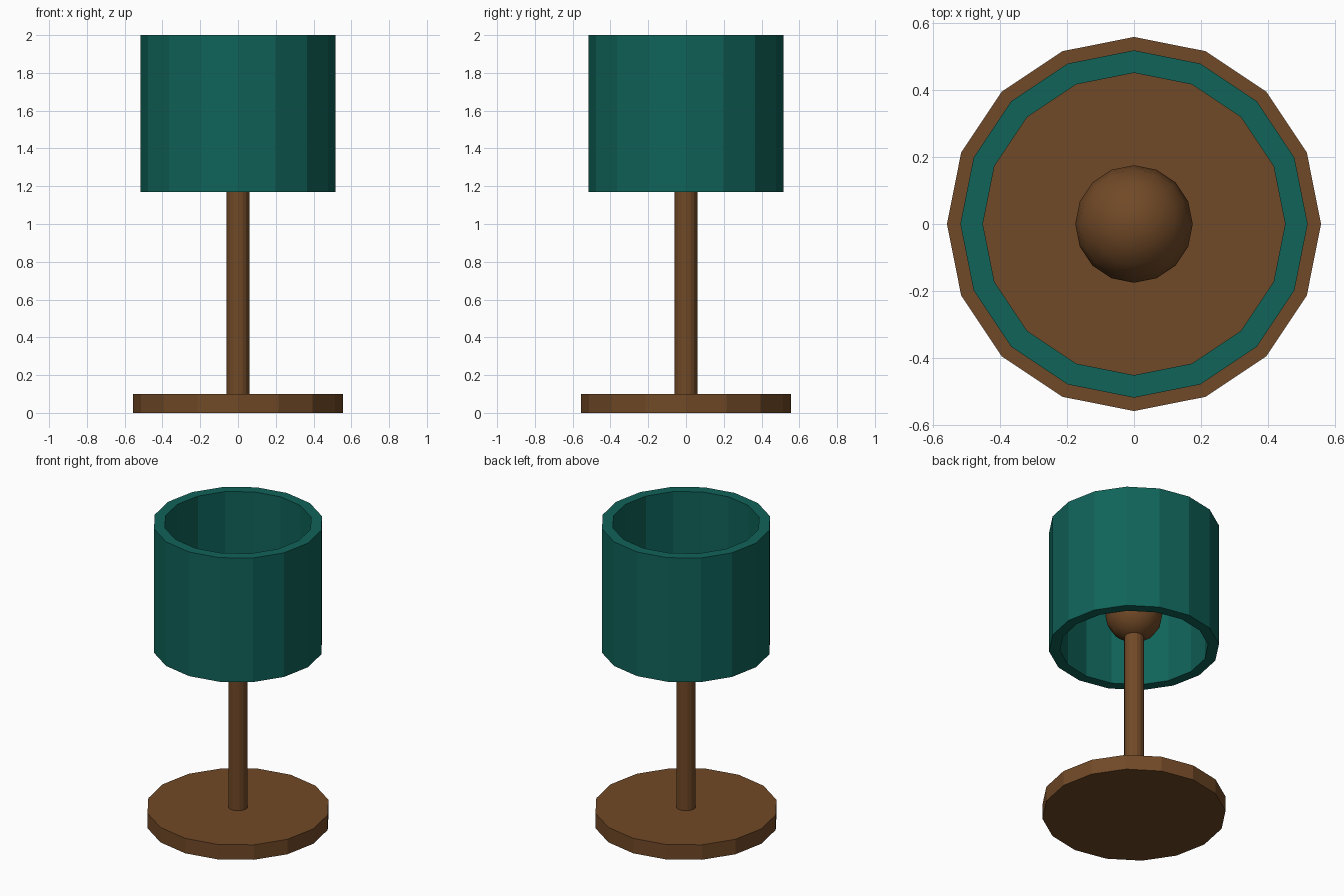
import bpy
import bmesh
import math

if "Cube" in bpy.data.objects:
    bpy.data.objects.remove(bpy.data.objects["Cube"])


def material(name, rgb):
    m = bpy.data.materials.new(name)
    m.diffuse_color = (*rgb, 1.0)
    m.use_nodes = True
    m.node_tree.nodes["Principled BSDF"].inputs["Base Color"].default_value = m.diffuse_color
    return m


wood = material("brown wood", (0.165, 0.067, 0.020))
fabric = material("teal fabric", (0.005, 0.125, 0.100))


def lathe(name, profile, mat, closed=False, smooth=False, sides=16):
    """Spin an (r, z) profile around z; r = 0 points become poles."""
    bm = bmesh.new()
    verts = [bm.verts.new((r, 0, z)) for r, z in profile]
    edges = [bm.edges.new(p) for p in zip(verts, verts[1:])]
    if closed:
        edges.append(bm.edges.new((verts[-1], verts[0])))
    bmesh.ops.spin(bm, geom=verts + edges, cent=(0, 0, 0), axis=(0, 0, 1),
                   angle=2 * math.pi, steps=sides)
    bmesh.ops.remove_doubles(bm, verts=bm.verts, dist=1e-4)
    bmesh.ops.dissolve_degenerate(bm, edges=bm.edges, dist=1e-5)
    bmesh.ops.recalc_face_normals(bm, faces=bm.faces)
    for f in bm.faces:
        f.smooth = smooth
    mesh = bpy.data.meshes.new(name)
    bm.to_mesh(mesh)
    bm.free()
    mesh.materials.append(mat)
    obj = bpy.data.objects.new(name, mesh)
    bpy.context.collection.objects.link(obj)
    return obj


# Round foot
lathe("base", [(0, 0), (0.557, 0), (0.557, 0.1), (0, 0.1)], wood)

# Stem, running up into the bulb
lathe("pole", [(0, 0.09), (0.06, 0.09), (0.06, 1.3), (0, 1.3)], wood)

# Bulb on top of the stem
R, RINGS, BULB_Z = 0.175, 8, 1.405
arc = [(R * math.sin(math.pi * i / RINGS), BULB_Z - R * math.cos(math.pi * i / RINGS))
       for i in range(RINGS + 1)]
lathe("bulb", arc, wood, smooth=True)

# Open tube shade with a thick wall
lathe("shade", [(0.45, 1.17), (0.517, 1.17), (0.517, 2.0), (0.45, 2.0)],
      fabric, closed=True)
